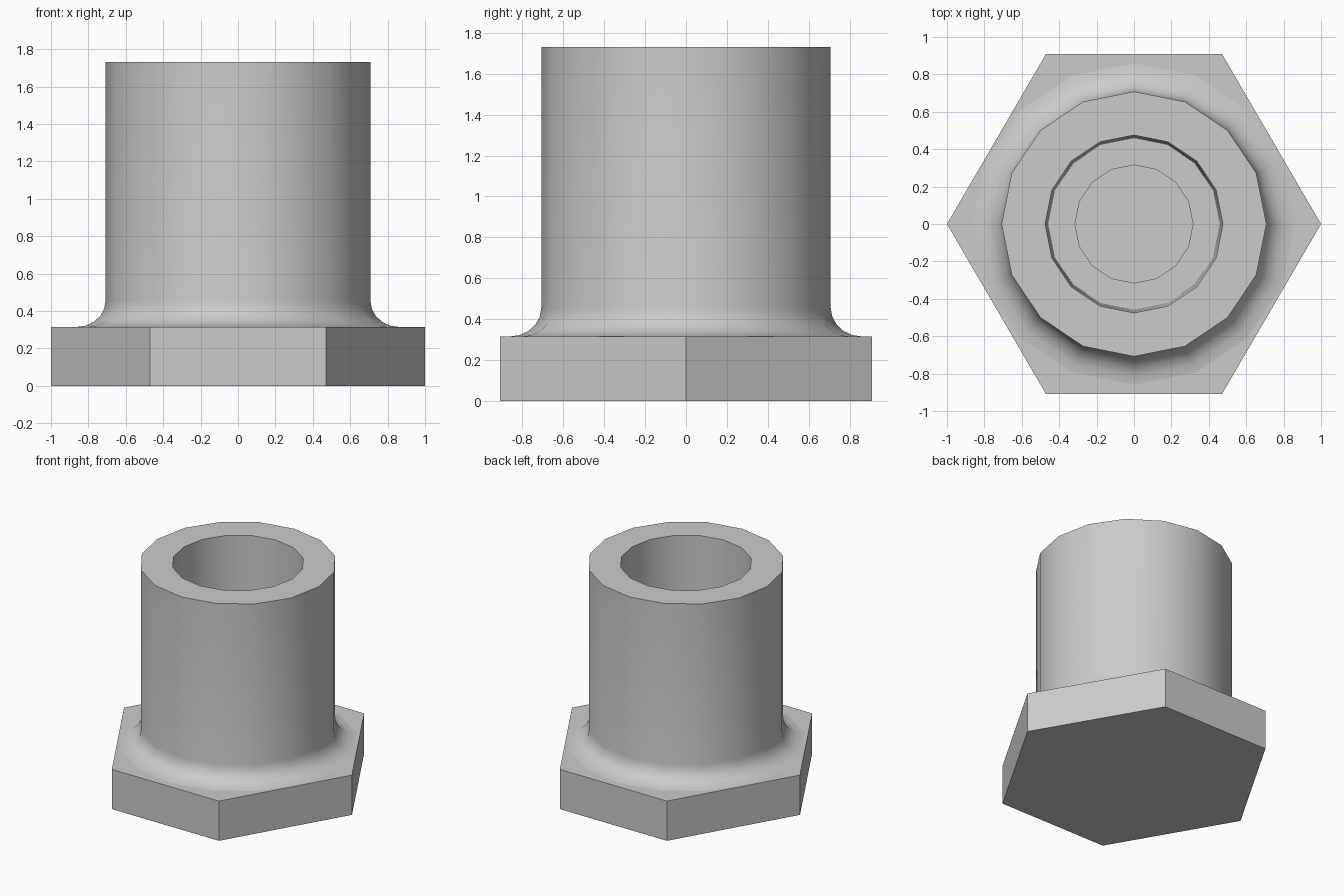
import bpy, bmesh, math

if "Cube" in bpy.data.objects:
    bpy.data.objects.remove(bpy.data.objects["Cube"])

BASE_TOP, TOP, SIDES = 0.315, 1.73, 16

steel = bpy.data.materials.new("grey_metal")
steel.use_nodes = True
grey = (0.6, 0.6, 0.6, 1)
steel.diffuse_color = grey
steel.node_tree.nodes["Principled BSDF"].inputs["Base Color"].default_value = grey


def make_object(name, bm):
    bmesh.ops.recalc_face_normals(bm, faces=bm.faces)
    mesh = bpy.data.meshes.new(name)
    bm.to_mesh(mesh)
    bm.free()
    mesh.materials.append(steel)
    obj = bpy.data.objects.new(name, mesh)
    bpy.context.collection.objects.link(obj)
    return obj


# Hexagonal flange, extruded up from its outline
bm = bmesh.new()
outline = [(1, 0), (0.47, 0.91), (-0.47, 0.91), (-1, 0), (-0.47, -0.91), (0.47, -0.91)]
face = bm.faces.new([bm.verts.new((x, y, 0)) for x, y in outline])
raised = bmesh.ops.extrude_face_region(bm, geom=[face])["geom"]
bmesh.ops.translate(bm, vec=(0, 0, BASE_TOP),
                    verts=[v for v in raised if isinstance(v, bmesh.types.BMVert)])
make_object("hex_flange", bm)

# Sleeve profile: concave fillet, outer wall, rim, tapered bore, stepped floor
profile = []
for i in range(6):
    a = math.pi / 2 * i / 5
    profile.append((0.86 - 0.152 * math.sin(a), BASE_TOP + 0.14 * (1 - math.cos(a))))
profile += [(0.708, TOP), (0.475, TOP), (0.46, 0.47), (0.315, 0.47), (0.315, BASE_TOP + 0.003)]

bm = bmesh.new()
rings = []
for r, z in profile:
    angles = [math.tau * k / SIDES for k in range(SIDES)]
    rings.append([bm.verts.new((r * math.cos(a), r * math.sin(a), z)) for a in angles])
for low, high in zip(rings, rings[1:]):
    for k in range(SIDES):
        n = (k + 1) % SIDES
        bm.faces.new((low[k], low[n], high[n], high[k]))
bm.faces.new(rings[-1])  # bore floor
bm.faces.new(rings[0])   # underside seated on the flange
sleeve = make_object("sleeve", bm)

bpy.ops.object.select_all(action="DESELECT")
sleeve.select_set(True)
bpy.context.view_layer.objects.active = sleeve
bpy.ops.object.shade_smooth_by_angle(angle=math.radians(35))
